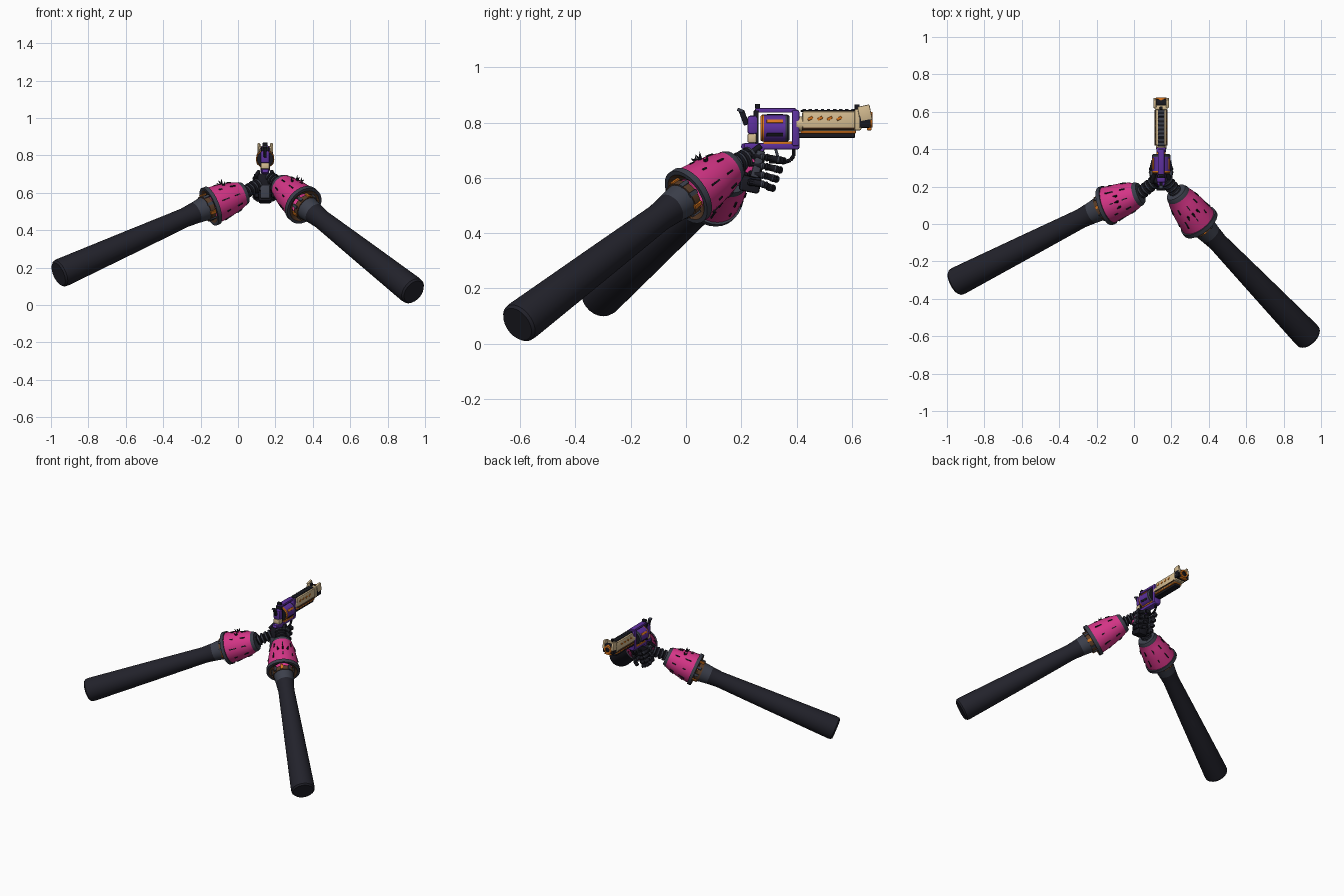
import bpy, bmesh, math
from mathutils import Vector, Matrix

if "Cube" in bpy.data.objects:
    bpy.data.objects.remove(bpy.data.objects["Cube"])


def material(name, *rgb):
    mat = bpy.data.materials.new(name)
    mat.use_nodes = True
    color = (*rgb, 1)
    mat.diffuse_color = color
    mat.node_tree.nodes["Principled BSDF"].inputs["Base Color"].default_value = color
    return mat


SLEEVE = material("charcoal cloth", .016, .016, .024)
BLACK = material("black metal", .009, .009, .014)
STEEL = material("blue grey steel", .045, .05, .07)
PINK = material("hot pink", .66, .035, .24)
PURPLE = material("purple", .11, .03, .34)
TAN = material("tan", .66, .5, .28)
ORANGE = material("orange", .7, .18, .012)
BROWN = material("brown leather", .1, .045, .02)

parts = []
GUN_X = .145


def finish(name, bm, mats):
    """Turn a bmesh into a named object."""
    bmesh.ops.remove_doubles(bm, verts=bm.verts, dist=.00005)
    bmesh.ops.recalc_face_normals(bm, faces=bm.faces)
    mesh = bpy.data.meshes.new(name)
    bm.to_mesh(mesh)
    bm.free()
    for mat in mats:
        mesh.materials.append(mat)
    obj = bpy.data.objects.new(name, mesh)
    bpy.context.collection.objects.link(obj)
    parts.append(obj)
    return obj


def frame(a, b):
    """Matrix whose z runs from a to b and whose x points as far up as possible."""
    d = (Vector(b) - Vector(a)).normalized()
    up = Vector((0, 0, 1)) if abs(d.z) < .99 else Vector((0, 1, 0))
    x = (up - d * up.dot(d)).normalized()
    y = d.cross(x)
    return Matrix.Translation(a) @ Matrix((x, y, d)).transposed().to_4x4()


def lathe(name, a, b, profile, sides=20):
    """Spin (fraction, radius, material) rows about the line a-b."""
    bm = bmesh.new()
    mat_world = frame(a, b)
    length = (Vector(b) - Vector(a)).length
    mats = list(dict.fromkeys(row[2] for row in profile))
    rings = []
    for t, r, _ in profile:
        ring = []
        for i in range(sides):
            ang = math.tau * i / sides
            point = Vector((r * math.cos(ang), r * math.sin(ang), t * length))
            ring.append(bm.verts.new(mat_world @ point))
        rings.append(ring)
    for k, (low, high) in enumerate(zip(rings, rings[1:])):
        for i in range(sides):
            j = (i + 1) % sides
            face = bm.faces.new((low[i], low[j], high[j], high[i]))
            face.material_index = mats.index(profile[k][2])
    return finish(name, bm, mats)


def rod(name, a, b, r, mat, r_end=None, sides=12):
    r_end = r if r_end is None else r_end
    return lathe(name, a, b, [(0, 0, mat), (0, r, mat), (1, r_end, mat), (1, 0, mat)], sides)


def box(name, size, mat, matrix, bevel=0):
    bm = bmesh.new()
    bmesh.ops.create_cube(bm, size=1)
    bmesh.ops.scale(bm, vec=size, verts=bm.verts)
    if bevel:
        bmesh.ops.bevel(bm, geom=bm.edges, offset=bevel, segments=2, affect='EDGES', profile=.5)
    bmesh.ops.transform(bm, matrix=matrix, verts=bm.verts)
    return finish(name, bm, [mat])


def gun_box(name, y, z, width, mat, bevel=.004, x=0, tilt=0):
    """Box on the gun's centre plane, given its y and z ranges."""
    mid = Matrix.Translation((GUN_X + x, sum(y) / 2, sum(z) / 2))
    return box(name, (width, y[1] - y[0], z[1] - z[0]), mat,
               mid @ Matrix.Rotation(tilt, 4, 'X'), bevel)


def gun_rod(name, y, z, r, mat, x=0, sides=16):
    return rod(name, (GUN_X + x, y[0], z), (GUN_X + x, y[1], z), r, mat, sides=sides)


# Arms: wrist, flared cuff, long sleeve
def arm(side, palm, narrow, wide, end):
    palm, narrow, wide, end = map(Vector, (palm, narrow, wide, end))
    lathe(side + "_cuff", narrow, wide, [
        (0, 0, STEEL), (0, .058, STEEL), (.07, .066, STEEL), (.1, .066, PINK),
        (.25, .078, PINK), (.5, .09, PINK), (.75, .097, PINK), (.9, .1, STEEL),
        (.9, .108, STEEL), (1, .108, STEEL), (1, .092, BROWN), (.9, .06, BROWN)], 28)
    lathe(side + "_sleeve", wide, end, [
        (0, .07, BROWN), (.03, .07, BROWN), (.03, .065, STEEL), (.09, .058, SLEEVE),
        (.16, .052, SLEEVE), (.5, .063, SLEEVE), (.97, .077, SLEEVE),
        (.99, .075, SLEEVE), (1, .066, SLEEVE), (1, 0, SLEEVE)], 24)
    # ribbed wrist
    ribs = [(0, 0, BLACK)]
    for i in range(4):
        ribs += [(i / 4, .026, BLACK), (i / 4 + .05, .036, STEEL),
                 (i / 4 + .15, .036, BLACK), (i / 4 + .2, .026, BLACK)]
    lathe(side + "_wrist", palm, narrow, ribs + [(1, .034, BLACK)], 16)
    # dark seams, buckles and studs on the cuff
    base = frame(narrow, wide)
    length = (wide - narrow).length
    for i in range(9):
        turn = base @ Matrix.Rotation(math.tau * i / 9, 4, 'Z')
        for t, r, long in ((.32, .083, .03), (.66, .095, .045 if i % 2 else .02)):
            place = turn @ Matrix.Translation((r, 0, t * length)) @ Matrix.Rotation(.22, 4, 'Y')
            box(side + "_cuff_seam", (.006, .006, long), BLACK, place)
        place = turn @ Matrix.Translation((.07, .01, length * 1.04))
        box(side + "_strap", (.008, .016, .035), ORANGE if i % 3 == 0 else STEEL, place)
    for ang in (-.35, 0, .35):
        turn = base @ Matrix.Rotation(ang, 4, 'Z')
        for lean in (-.012, .012):
            root = turn @ Vector((.085, 0, length / 2))
            tip = turn @ Vector((.118 - abs(ang) * .03, 0, length / 2 + lean))
            rod(side + "_cuff_spike", root, tip, .008, BLACK, 0, 6)


arm("right", (.11, .225, .645), (.035, .165, .6), (-.155, .095, .525), (-.96, -.315, .165))
arm("left", (.17, .235, .68), (.225, .17, .645), (.355, 0, .53), (.94, -.61, .07))

# Hands: palms, knuckle plates and curled fingers
gun_box("palm", (.2, .28), (.6, .7), .085, BLACK, .018, tilt=-.25)
gun_box("heel_of_hand", (.195, .27), (.548, .61), .07, BLACK, .01, tilt=-.2)
gun_box("back_plate", (.185, .2), (.57, .64), .05, STEEL, .004, tilt=-.2)
for sign, side in ((-1, "right"), (1, "left")):
    gun_box(side + "_knuckle_plate", (.22, .25), (.615, .67), .012, PINK, .003, sign * .05, -.3)
    gun_box(side + "_knuckle_guard", (.245, .275), (.6, .7), .02, STEEL, .005, sign * .05, -.25)
    for i in range(4):
        z = .685 - i * .033
        reach = .365 - i * .013
        points = [(GUN_X + sign * .045, .225, z), (GUN_X + sign * .054, .285, z - .01),
                  (GUN_X + sign * .04, reach - .025, z - .02),
                  (GUN_X + sign * .018, reach - .01, z - .024)]
        for k, (a, b) in enumerate(zip(points, points[1:])):
            lathe(side + "_finger", a, b, [
                (0, 0, BLACK), (0, .01, BLACK), (.12, .014, BLACK), (.3, .012, BLACK),
                (.8, .012, STEEL), (.9, .014, STEEL), (1, .01, BLACK), (1, 0, BLACK)], 10)
    rod(side + "_thumb", (GUN_X + sign * .05, .225, .68), (GUN_X + sign * .034, .27, .715),
        .014, BLACK, .01)

# Grip and trigger guard
gun_box("grip", (.225, .27), (.6, .72), .04, PURPLE, .008, tilt=-.3)
guard = [(.39, .71), (.39, .68), (.378, .664), (.355, .656), (.3, .66)]
for a, b in zip(guard, guard[1:]):
    rod("trigger_guard", (GUN_X, *a), (GUN_X, *b), .007, BLACK, sides=8)
gun_box("trigger", (.325, .335), (.665, .705), .008, STEEL, .002, tilt=.3)

# Frame around the cylinder
gun_box("lower_frame", (.21, .41), (.703, .727), .044, PURPLE, .006)
gun_box("frame_trim", (.28, .385), (.722, .732), .048, ORANGE, .002)
gun_box("top_strap", (.25, .4), (.836, .852), .036, PURPLE, .005)
gun_box("front_post", (.383, .41), (.715, .845), .052, PURPLE, .006)
gun_box("rear_post", (.245, .263), (.715, .845), .042, BLACK, .004)
gun_box("rear_frame", (.222, .26), (.758, .825), .05, PURPLE, .01)
gun_box("rear_plate", (.222, .256), (.727, .76), .046, TAN, .006)
gun_box("tail", (.2, .235), (.702, .722), .034, PURPLE, .006, tilt=-.3)
gun_box("hammer", (.2, .22), (.79, .845), .016, BLACK, .003, tilt=.35)
gun_box("hammer_spur", (.185, .208), (.838, .85), .022, STEEL, .003, tilt=-.4)
gun_box("rear_sight", (.25, .268), (.85, .868), .028, BLACK, .003)

# Fluted cylinder
CYL_Z = .78
lathe("cylinder", (GUN_X, .27, CYL_Z), (GUN_X, .375, CYL_Z), [
    (0, 0, BLACK), (0, .044, ORANGE), (.06, .049, ORANGE), (.12, .049, PURPLE),
    (.85, .049, STEEL), (.93, .049, STEEL), (1, .042, BLACK), (1, 0, BLACK)], 24)
for i in range(6):
    ang = math.tau * (i + .5) / 6
    place = (Matrix.Translation((GUN_X, .322, CYL_Z)) @ Matrix.Rotation(ang, 4, 'Y')
             @ Matrix.Translation((.048, 0, 0)))
    box("cylinder_flute", (.006, .06, .014), ORANGE if i % 2 else BLACK, place, .002)

# Barrel with rib, rail and side marks
gun_box("barrel", (.42, .62), (.768, .842), .06, TAN, .01)
gun_rod("barrel_root", (.4, .43), .795, .028, TAN)
gun_box("barrel_trim", (.415, .615), (.761, .77), .056, ORANGE, .002)
gun_box("under_rail", (.405, .612), (.744, .762), .046, BLACK, .005)
gun_box("top_rib", (.415, .62), (.839, .845), .036, BLACK, .002)
for i in range(9):
    y = .422 + i * .022
    gun_box("rib_step", (y, y + .012), (.843, .85), .032, STEEL, .002)
for sign in (-1, 1):
    for i in range(4):
        y = .44 + i * .035
        gun_box("side_mark", (y, y + .02), (.81, .82), .006, ORANGE, .002, sign * .03, .5)
    gun_rod("side_rod", (.42, .61), .778, .005, BROWN, sign * .03, 8)

# Flared muzzle and front sight
gun_box("muzzle_collar", (.61, .635), (.772, .85), .07, TAN, .006)
for sign in (-1, 1):
    gun_box("muzzle_fin", (.625, .67), (.805, .862), .016, TAN, .004, sign * .034, .2)
    gun_box("muzzle_cheek", (.628, .668), (.782, .83), .012, BLACK, .003, sign * .036)
gun_box("muzzle_block", (.63, .668), (.78, .84), .064, BLACK, .008)
lathe("muzzle_ring", (GUN_X, .66, .81), (GUN_X, .675, .81), [
    (0, .03, ORANGE), (1, .028, ORANGE), (1, .017, BLACK), (.2, .016, BLACK), (.2, 0, BLACK)])
gun_box("front_sight", (.61, .628), (.845, .866), .016, BLACK, .003)
gun_box("muzzle_trim", (.655, .672), (.772, .783), .05, ORANGE, .003)

# Smooth shading that keeps hard edges
bpy.ops.object.select_all(action='DESELECT')
for obj in parts:
    obj.select_set(True)
bpy.context.view_layer.objects.active = parts[0]
bpy.ops.object.shade_smooth_by_angle(angle=math.radians(35))
